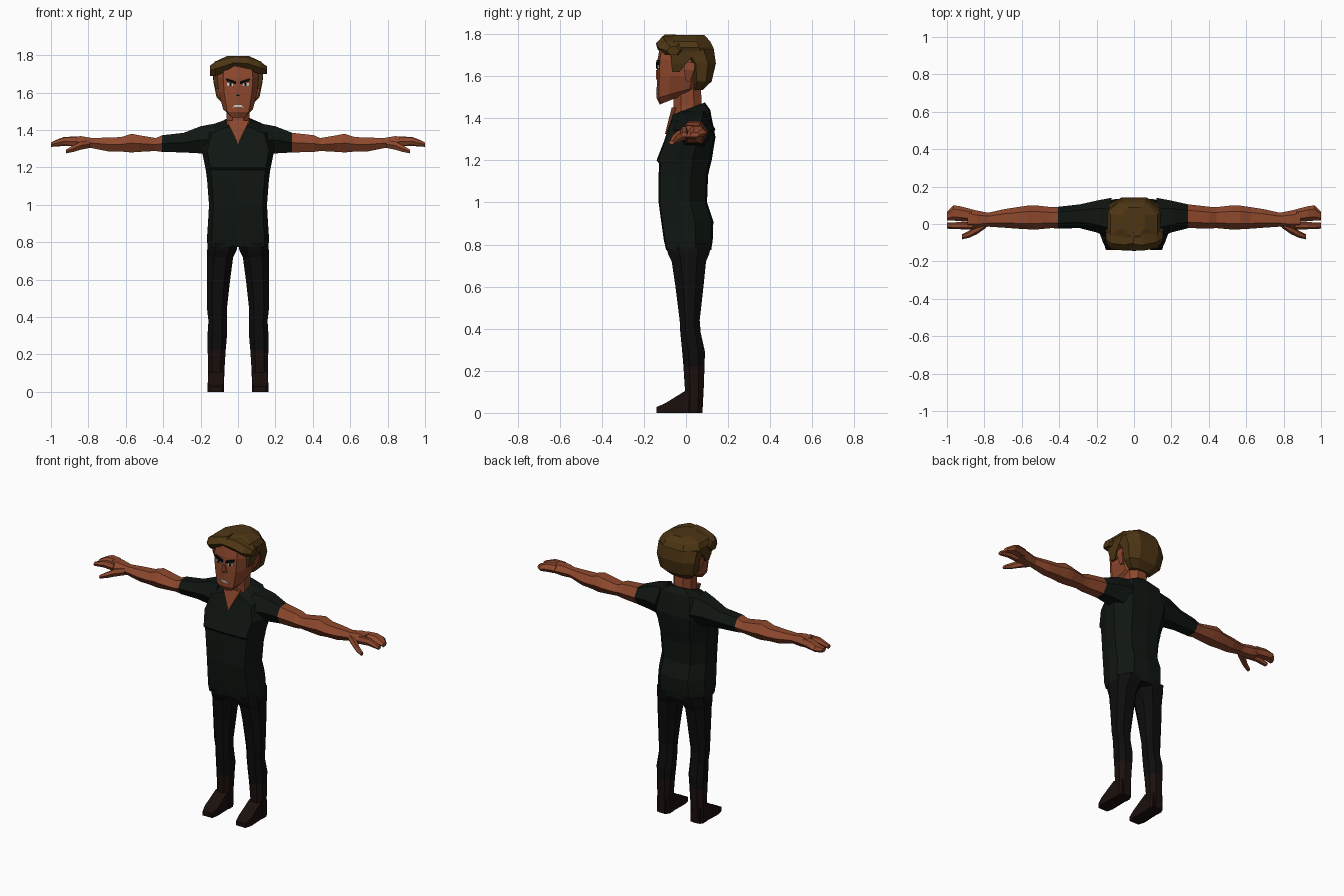
import bpy, bmesh
from mathutils import Vector


def material(name, r, g, b):
    m = bpy.data.materials.new(name)
    m.diffuse_color = (r, g, b, 1)
    return m


SKIN = material("skin", 0.27, 0.065, 0.026)
SHIRT = material("shirt", 0.005, 0.008, 0.006)
TROUSERS = material("trousers", 0.004, 0.004, 0.004)
BOOT = material("boots", 0.011, 0.005, 0.004)
HAIR = material("hair", 0.075, 0.036, 0.007)
WHITE = material("white", 0.6, 0.6, 0.6)
BLACK = material("black", 0.003, 0.003, 0.003)

# Unit cross-sections
HEX = [(-1, 0), (-.5, -1), (.5, -1), (1, 0), (.5, 1), (-.5, 1)]
OCT = [(-.5, -1), (.5, -1), (1, -.45), (1, .45), (.5, 1), (-.5, 1), (-1, .45), (-1, -.45)]
BOX = [(-1, -1), (1, -1), (1, 1), (-1, 1)]
BODY = [(0, -1), (.85, -.95), (1, -.3), (1, .3), (.6, .93), (0, 1),
        (-.6, .93), (-1, .3), (-1, -.3), (-.85, -.95)]
FACE = [(0, -1), (.72, -.9), (1, -.45), (1, .5), (.55, 1),
        (-.55, 1), (-1, .5), (-1, -.45), (-.72, -.9)]


def finish(name, bm, mat):
    bmesh.ops.recalc_face_normals(bm, faces=bm.faces)
    me = bpy.data.meshes.new(name)
    bm.to_mesh(me)
    bm.free()
    me.materials.append(mat)
    ob = bpy.data.objects.new(name, me)
    bpy.context.collection.objects.link(ob)
    return ob


def loft(name, mat, axis, profile, sections, side=1):
    """Section: position, u min, u max, v min, v max, optional tilt along v."""
    bm = bmesh.new()
    rings = []
    for s in sections:
        t, u0, u1, v0, v1 = s[:5]
        tilt = s[5] if len(s) > 5 else 0
        ring = []
        for u, v in profile:
            a = (u0 + u1) / 2 + u * (u1 - u0) / 2
            b = (v0 + v1) / 2 + v * (v1 - v0) / 2
            c = t + tilt * v
            p = {"x": (c, a, b), "y": (a, c, b), "z": (a, b, c)}[axis]
            ring.append(bm.verts.new((p[0] * side, p[1], p[2])))
        rings.append(ring)
    n = len(profile)
    for r, q in zip(rings, rings[1:]):
        for i in range(n):
            bm.faces.new((r[i], r[(i + 1) % n], q[(i + 1) % n], q[i]))
    bm.faces.new(rings[0])
    bm.faces.new(rings[-1])
    return finish(name, bm, mat)


def plate(name, mat, pts, depth=.006, side=1):
    """Thin flat piece from outline points, thickened backwards."""
    bm = bmesh.new()
    f = bm.faces.new([bm.verts.new((x * side, y, z)) for x, y, z in pts])
    ext = bmesh.ops.extrude_face_region(bm, geom=[f], use_keep_orig=True)
    bmesh.ops.translate(bm, vec=Vector((0, depth, 0)),
                        verts=[v for v in ext["geom"] if isinstance(v, bmesh.types.BMVert)])
    return finish(name, bm, mat)


def sym(rows):
    """Centred sections from half widths."""
    return [(r[0], -r[1], r[1]) + tuple(r[2:]) for r in rows]


# Shirt body
loft("shirt_body", SHIRT, "z", BODY, sym([
    (.775, .163, -.095, .12), (.82, .166, -.105, .127), (.91, .16, -.118, .13),
    (1.0, .155, -.13, .10), (1.13, .165, -.13, .105), (1.185, .172, -.128, .118),
    (1.2, .175, -.14, .122), (1.30, .195, -.105, .14, .01),
    (1.41, .165, -.075, .115, .03), (1.445, .07, -.065, .09, .03)]))

# Neck and open collar
loft("neck", SKIN, "z", OCT, sym([
    (1.38, .065, -.06, .08), (1.46, .06, -.06, .075), (1.56, .065, -.06, .07)]))
plate("collar_opening", SKIN, [(-.06, -.068, 1.45), (.06, -.068, 1.45), (0, -.1, 1.325)], .02)

# Head
loft("head", SKIN, "z", FACE, sym([
    (1.50, .05, -.125, .05, .035), (1.525, .08, -.14, .07, .03), (1.60, .103, -.138, .085),
    (1.68, .11, -.135, .09), (1.76, .10, -.12, .08)]))
plate("nose", SKIN, [(-.018, -.142, 1.585), (.018, -.142, 1.585), (.008, -.143, 1.63),
                     (-.008, -.143, 1.63)], .02)
plate("nose_shadow", BLACK, [(-.012, -.1435, 1.583), (.012, -.1435, 1.583), (0, -.1435, 1.592)])
plate("mouth", WHITE, [(-.03, -.142, 1.518), (-.018, -.143, 1.524), (.018, -.143, 1.524),
                       (.03, -.142, 1.518), (.017, -.143, 1.535), (-.017, -.143, 1.535)], .012)

# Hair masses
loft("hair_back", HAIR, "z", OCT, sym([
    (1.535, .075, .03, .08), (1.575, .115, .025, .122), (1.66, .132, .01, .142),
    (1.73, .135, -.05, .132)]))
loft("hair_top", HAIR, "z", OCT, sym([
    (1.70, .128, -.06, .135), (1.735, .142, -.115, .13), (1.765, .125, -.12, .115),
    (1.795, .06, -.06, .088)]))
loft("fringe_left", HAIR, "x", HEX, [
    (-.15, -.10, -.03, 1.69, 1.745), (-.12, -.135, -.01, 1.69, 1.765),
    (-.05, -.142, -.02, 1.715, 1.785), (0, -.13, -.02, 1.735, 1.797)])
loft("fringe_right", HAIR, "x", HEX, [
    (-.03, -.14, -.02, 1.735, 1.785), (.05, -.142, -.02, 1.72, 1.79),
    (.12, -.13, 0, 1.70, 1.765), (.155, -.09, -.03, 1.70, 1.74)])

for side, word in ((1, "right"), (-1, "left")):
    # Face details and side hair
    plate("eye_" + word, WHITE, [(.025, -.139, 1.635), (.058, -.135, 1.637),
                                 (.06, -.135, 1.652), (.028, -.139, 1.648)], side=side)
    plate("pupil_" + word, BLACK, [(.035, -.142, 1.636), (.046, -.141, 1.636),
                                   (.046, -.141, 1.651), (.035, -.142, 1.65)], side=side)
    plate("brow_" + word, BLACK, [(.012, -.143, 1.645), (.062, -.139, 1.662),
                                  (.064, -.139, 1.677), (.012, -.143, 1.66)], .014, side)
    loft("sideburn_" + word, HAIR, "z", BOX, [
        (1.62, .095, .118, -.065, -.03), (1.66, .095, .13, -.07, .0),
        (1.73, .095, .138, -.075, .06)], side)
    loft("ear_" + word, SKIN, "z", BOX, [
        (1.575, .09, .105, .0, .02), (1.63, .095, .122, -.01, .04),
        (1.665, .1, .12, -.005, .04)], side)

    # Sleeve, longer on the left
    end = .29 if side > 0 else .405
    sleeve = [(.12, -.08, .14, 1.26, 1.435), (.20, -.045, .125, 1.275, 1.42),
              (.29, -.022, .105, 1.28, 1.385)]
    upper = [(.405, -.024, .092, 1.283, 1.372)]
    if side < 0:
        sleeve += upper
    else:
        upper = [sleeve[-1]] + upper
    loft("sleeve_" + word, SHIRT, "x", HEX, sleeve, side)

    # Bare arm and palm
    loft("arm_" + word, SKIN, "x", HEX, upper + [
        (.44, -.022, .09, 1.288, 1.357), (.53, -.03, .10, 1.283, 1.372),
        (.57, -.028, .098, 1.28, 1.38), (.625, -.025, .09, 1.285, 1.362),
        (.69, -.02, .08, 1.285, 1.36), (.78, -.014, .06, 1.303, 1.357),
        (.84, -.025, .072, 1.303, 1.367), (.89, -.028, .084, 1.312, 1.365)], side)
    # Fingers and thumb
    loft("fingers_" + word, SKIN, "x", HEX, [
        (.87, .012, .08, 1.315, 1.365), (.93, .015, .095, 1.315, 1.363),
        (.965, .018, .10, 1.312, 1.35), (1.0, .02, .065, 1.31, 1.333)], side)
    loft("index_finger_" + word, SKIN, "x", HEX, [
        (.86, -.03, .012, 1.315, 1.36), (.93, -.028, .01, 1.32, 1.36),
        (1.0, -.025, .008, 1.312, 1.333)], side)
    loft("thumb_" + word, SKIN, "x", HEX, [
        (.79, -.02, .03, 1.305, 1.345), (.84, -.055, .0, 1.295, 1.34),
        (.88, -.073, -.035, 1.283, 1.318), (.92, -.082, -.055, 1.275, 1.295)], side)

    # Trouser leg
    loft("trouser_leg_" + word, TROUSERS, "z", OCT, [
        (.80, .0, .16, -.098, .12), (.755, .008, .165, -.085, .11),
        (.72, .026, .165, -.068, .095), (.60, .042, .166, -.05, .083),
        (.44, .06, .165, -.03, .065), (.38, .06, .158, -.027, .07),
        (.29, .06, .164, -.018, .09), (.22, .066, .162, -.012, .088)], side)
    # Boot shaft and foot
    loft("boot_shaft_" + word, BOOT, "z", OCT, [
        (.22, .066, .162, -.012, .088), (.11, .073, .16, -.005, .084),
        (.0, .075, .16, -.005, .078)], side)
    loft("boot_foot_" + word, BOOT, "y", BOX, [
        (-.14, .085, .15, 0, .028), (-.10, .076, .162, 0, .045),
        (.005, .078, .158, 0, .11), (.075, .085, .15, 0, .10)], side)
